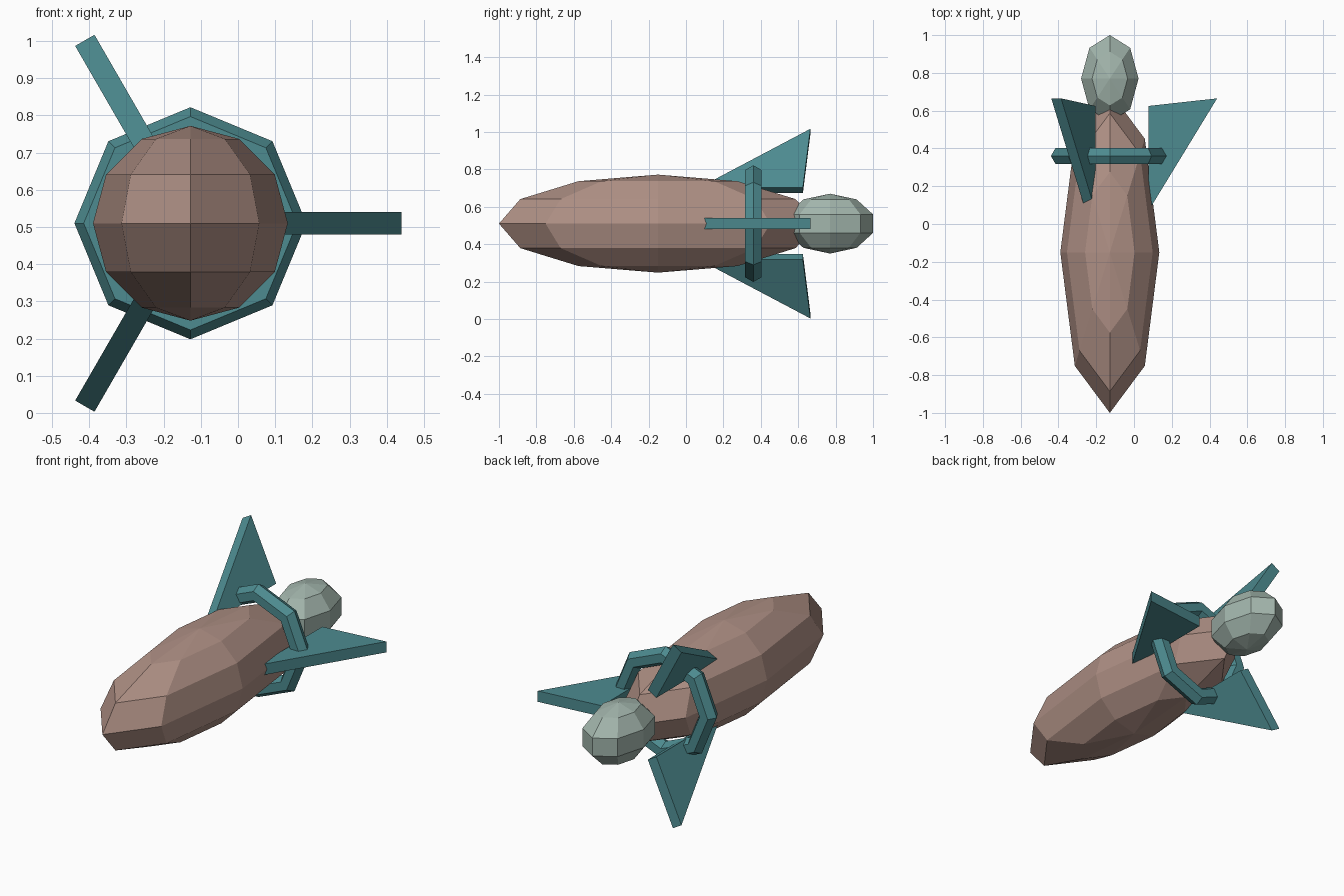
import bpy, bmesh
from math import pi, radians
from mathutils import Matrix, Vector

if "Cube" in bpy.data.objects:
    bpy.data.objects.remove(bpy.data.objects["Cube"])

AXIS = Vector((-0.128, 0, 0.51))   # long axis of the hull runs along y


def material(name, rgb):
    m = bpy.data.materials.new(name)
    m.diffuse_color = (*rgb, 1)
    m.use_nodes = True
    m.node_tree.nodes["Principled BSDF"].inputs["Base Color"].default_value = m.diffuse_color
    return m


BROWN = material("hull_brown", (0.43, 0.28, 0.235))
TEAL = material("trim_teal", (0.075, 0.26, 0.28))
PALE = material("pale_green", (0.36, 0.46, 0.41))


def add_sphere(name, y, scale, rows, mat):
    bpy.ops.mesh.primitive_uv_sphere_add(segments=8, ring_count=rows, radius=1,
                                         location=AXIS + Vector((0, y, 0)))
    ob = bpy.context.object
    ob.name = name
    ob.scale = scale
    ob.data.materials.append(mat)


# Long faceted hull and the tail bulb
add_sphere("hull", -0.15, (0.262, 0.85, 0.262), 6, BROWN)
add_sphere("tail_bulb", 0.77, (0.16, 0.242, 0.16), 5, PALE)

# Eight-sided collar around the tail
bpy.ops.mesh.primitive_torus_add(major_segments=8, minor_segments=6,
                                 major_radius=0.262, minor_radius=0.05,
                                 location=AXIS + Vector((0, 0.36, 0)),
                                 rotation=(pi / 2, 0, 0))
collar = bpy.context.object
collar.name = "tail_collar"
collar.data.materials.append(TEAL)

# Three swept fins: (distance from axis, y) outline, extruded in thickness
FIN = [(0.205, 0.07), (0.568, 0.665), (0.205, 0.625)]
HALF = 0.03
for i in range(3):
    bm = bmesh.new()
    face = bm.faces.new([bm.verts.new((r, y, -HALF)) for r, y in FIN])
    out = bmesh.ops.extrude_face_region(bm, geom=[face])
    top = [v for v in out["geom"] if isinstance(v, bmesh.types.BMVert)]
    bmesh.ops.translate(bm, verts=top, vec=(0, 0, 2 * HALF))
    bmesh.ops.recalc_face_normals(bm, faces=bm.faces)
    bm.transform(Matrix.Rotation(radians(120 * i), 4, 'Y'))
    me = bpy.data.meshes.new(f"fin_{i + 1}")
    bm.to_mesh(me)
    bm.free()
    me.materials.append(TEAL)
    ob = bpy.data.objects.new(f"fin_{i + 1}", me)
    ob.location = AXIS
    bpy.context.collection.objects.link(ob)
